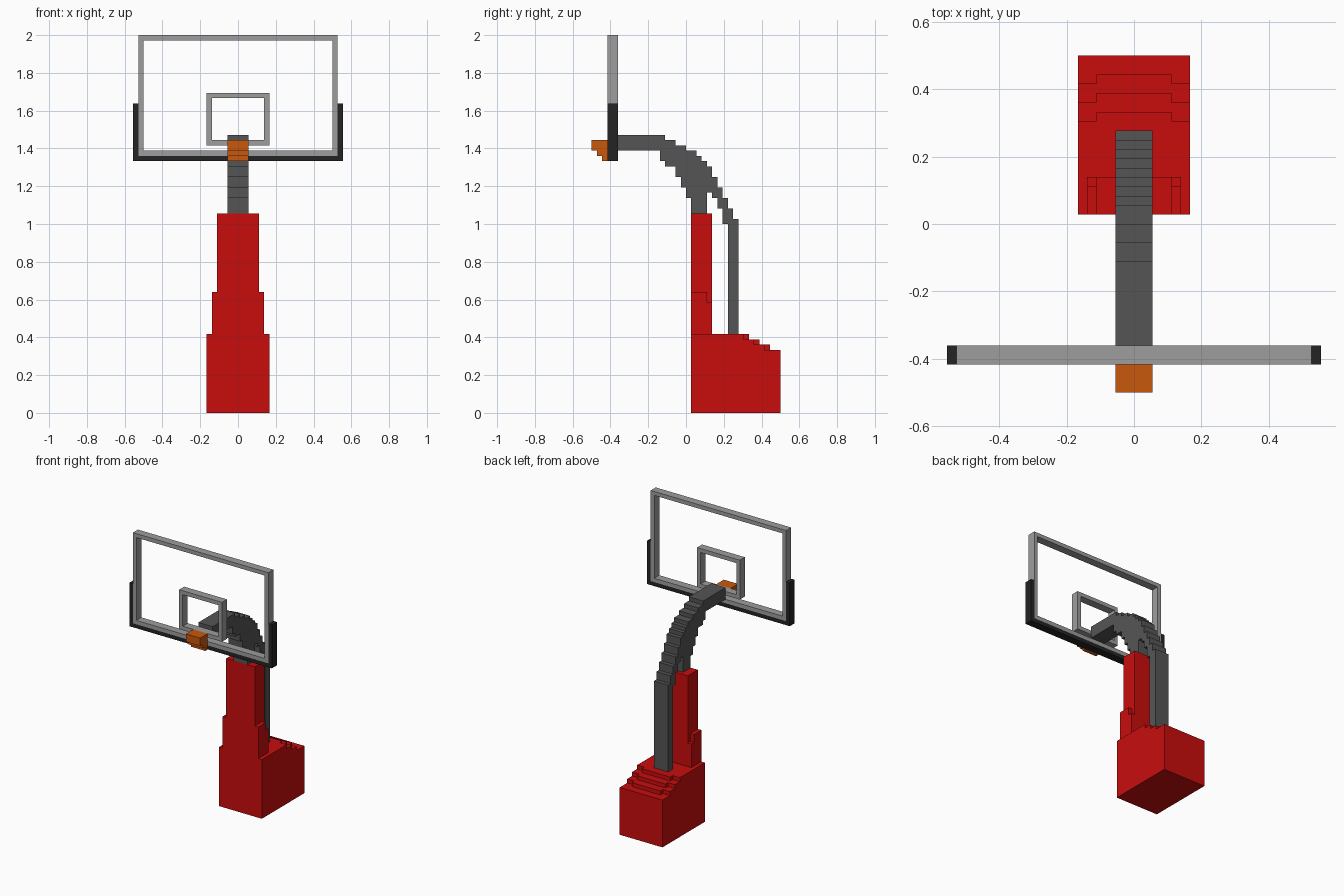
import bpy
import bmesh

cube = bpy.data.objects.get("Cube")
if cube:
    bpy.data.objects.remove(cube, do_unlink=True)

U = 1 / 36  # size of one block; all numbers below are in blocks


def material(name, rgb):
    m = bpy.data.materials.new(name)
    m.use_nodes = True
    m.diffuse_color = (*rgb, 1)
    bsdf = next(n for n in m.node_tree.nodes if n.type == 'BSDF_PRINCIPLED')
    bsdf.inputs["Base Color"].default_value = (*rgb, 1)
    bsdf.inputs["Roughness"].default_value = 0.8
    return m


RED = material("red", (0.584, 0.004, 0.004))
LIGHT = material("light_grey", (0.34, 0.34, 0.34))
DARK = material("dark_grey", (0.091, 0.091, 0.091))
BLACK = material("black", (0.017, 0.017, 0.017))
ORANGE = material("orange", (0.584, 0.098, 0.004))


def prism(bm, outline, axis, lo, hi):
    """Extrude a 2D outline along x (outline is y,z) or y (outline is x,z)."""
    def place(p, d):
        c = (d, p[0], p[1]) if axis == 'x' else (p[0], d, p[1])
        return bm.verts.new([v * U for v in c])
    a = [place(p, lo) for p in outline]
    b = [place(p, hi) for p in outline]
    bm.faces.new(a)
    bm.faces.new(b[::-1])
    for i in range(len(a)):
        j = (i + 1) % len(a)
        bm.faces.new((a[i], b[i], b[j], a[j]))


def finish(name, bm, mat):
    bmesh.ops.recalc_face_normals(bm, faces=bm.faces)
    mesh = bpy.data.meshes.new(name)
    bm.to_mesh(mesh)
    bm.free()
    mesh.materials.append(mat)
    obj = bpy.data.objects.new(name, mesh)
    bpy.context.collection.objects.link(obj)
    return obj


def stairs(start, steps):
    """Turn (end_y, height) steps into a staircase line."""
    line = []
    for end, z in steps:
        line += [(start, z), (end, z)]
        start = end
    return line


def stepped(name, mat, start, top, bottom, spans):
    """Solid between two staircase lines, repeated over several x spans."""
    bm = bmesh.new()
    outline = stairs(start, top) + stairs(start, bottom)[::-1]
    for lo, hi in spans:
        prism(bm, outline, 'x', lo, hi)
    return finish(name, bm, mat)


def frame(name, mat, x, z0, z1, y0, y1):
    """Rectangular frame, one block wide."""
    bm = bmesh.new()
    loops = []
    for y in (y0, y1):
        for t in (0, 1):
            corners = ((-x + t, z0 + t), (x - t, z0 + t), (x - t, z1 - t), (-x + t, z1 - t))
            loops.append([bm.verts.new((cx * U, y * U, cz * U)) for cx, cz in corners])
    for a, b in ((0, 1), (1, 3), (3, 2), (2, 0)):
        for i in range(4):
            j = (i + 1) % 4
            bm.faces.new((loops[a][i], loops[a][j], loops[b][j], loops[b][i]))
    return finish(name, bm, mat)


# Weighted base: the centre steps reach one block further back than the sides
stepped("base_centre", RED, 1, [(12, 15), (14, 14), (16, 13), (18, 12)], [(18, 0)], [(-4, 4)])
stepped("base_sides", RED, 1, [(11, 15), (13, 14), (15, 13), (18, 12)], [(18, 0)],
        [(-6, -4), (4, 6)])

# Padded column with lower side flanks
stepped("column_pad", RED, 1, [(5, 38)], [(5, 15)], [(-4, 4)])
stepped("column_flanks", RED, 1, [(4, 23), (5, 21)], [(5, 15)], [(-5, -4), (4, 5)])

# Curved arm: front post, rear post and boom in one stepped outline
arm_top = [(-4, 53), (-2, 52), (0, 51), (2, 50), (3, 49), (4, 48), (5, 47),
           (6, 45), (7, 43), (8, 41), (9, 39), (10, 37)]
arm_bottom = [(-5, 50), (-4, 48), (-2, 47), (-1, 45), (0, 43), (1, 41), (4, 38),
              (5, 42), (6, 41), (7, 39), (8, 36), (10, 15)]
stepped("support_arm", DARK, -13, arm_top, arm_bottom, [(-2, 2)])

# Backboard frame and target square
frame("backboard_frame", LIGHT, 19, 49, 72, -15, -13)
frame("target_square", LIGHT, 6, 51, 61, -15, -13)

# Edge padding around the lower backboard
bm = bmesh.new()
prism(bm, [(-20, 48), (20, 48), (20, 59), (19, 59), (19, 49), (-19, 49), (-19, 59), (-20, 59)],
      'y', -15, -13)
finish("backboard_padding", bm, BLACK)

# Rim bracket
stepped("rim_bracket", ORANGE, -18, [(-15, 52)], [(-17, 50), (-16, 49), (-15, 48)], [(-2, 2)])
